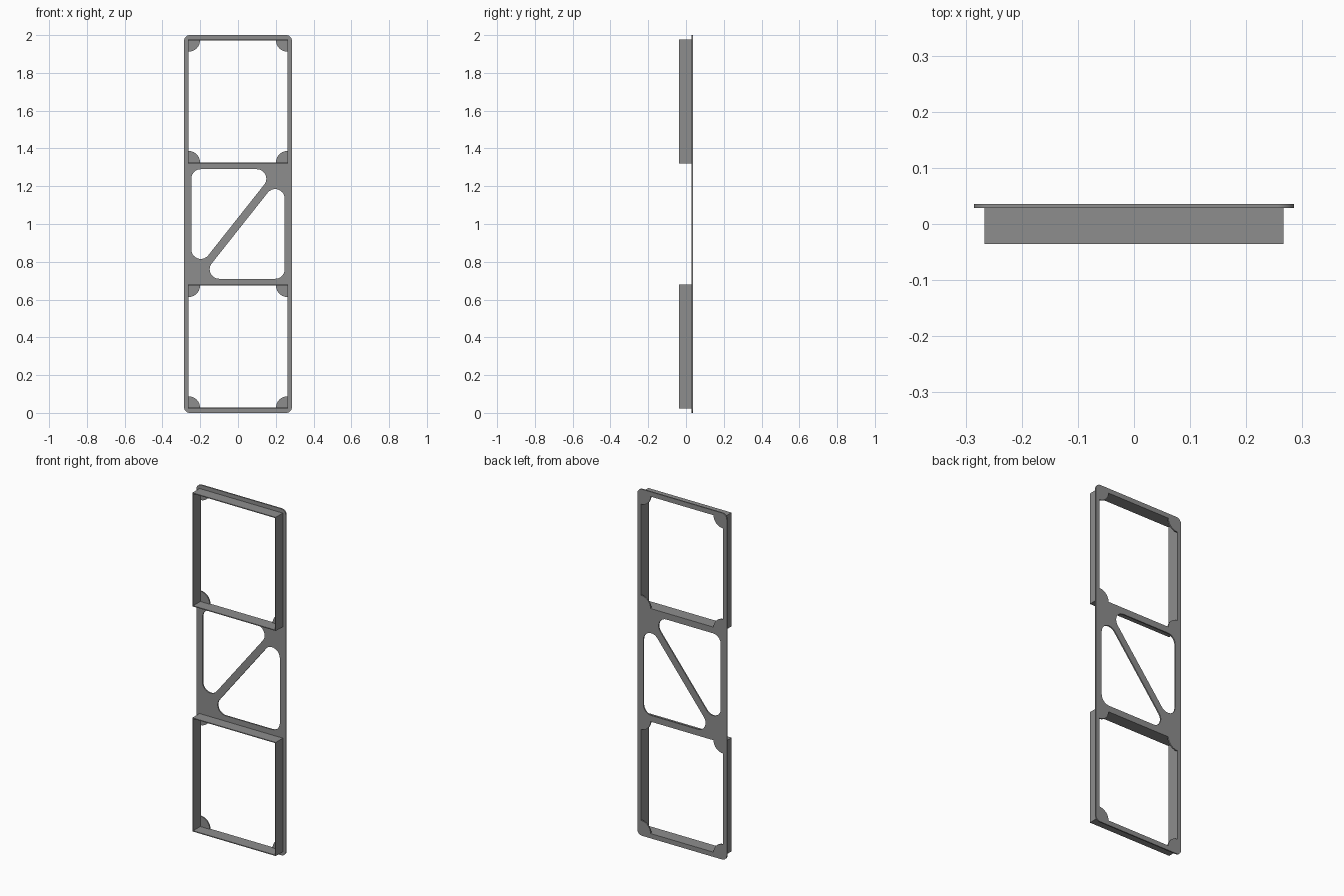
import bpy, bmesh
from math import sin, cos, pi, radians, atan2

if "Cube" in bpy.data.objects:
    bpy.data.objects.remove(bpy.data.objects["Cube"])

grey = bpy.data.materials.new("mid grey")
grey.diffuse_color = (0.27, 0.27, 0.27, 1)
grey.use_nodes = True
grey.node_tree.nodes["Principled BSDF"].inputs["Base Color"].default_value = grey.diffuse_color


def arc(cx, cz, r, a0, a1, n=10):
    return [(cx + r * cos(a0 + (a1 - a0) * i / n),
             cz + r * sin(a0 + (a1 - a0) * i / n)) for i in range(n + 1)]


def rect(hw, z0, z1):
    return [(-hw, z0), (hw, z0), (hw, z1), (-hw, z1)]


def rounded_loop(centres, r):
    """Outline around equal circles, centres listed counter-clockwise."""
    pts, n = [], len(centres)
    for i, (cx, cz) in enumerate(centres):
        px, pz = centres[i - 1]
        nx, nz = centres[(i + 1) % n]
        a0 = atan2(cz - pz, cx - px) - pi / 2
        a1 = atan2(nz - cz, nx - cx) - pi / 2
        while a1 < a0:
            a1 += 2 * pi
        pts += arc(cx, cz, r, a0, a1)
    return pts


def notched_rect(hw, z0, z1, r):
    """Rectangle with a quarter disc left standing in each corner."""
    return (arc(-hw, z0, r, pi / 2, 0) + arc(hw, z0, r, pi, pi / 2)
            + arc(hw, z1, r, 1.5 * pi, pi) + arc(-hw, z1, r, 0, -pi / 2))


def slab(name, loops, y0, y1):
    """Fill nested outlines in the xz plane and thicken from y0 to y1."""
    cu = bpy.data.curves.new(name, 'CURVE')
    cu.dimensions = '2D'
    cu.fill_mode = 'BOTH'
    cu.extrude = (y1 - y0) / 2
    for pts in loops:
        sp = cu.splines.new('POLY')
        sp.points.add(len(pts) - 1)
        for p, (x, z) in zip(sp.points, pts):
            p.co = (x, z, 0, 1)
        sp.use_cyclic_u = True
    ob = bpy.data.objects.new(name, cu)
    bpy.context.collection.objects.link(ob)
    ob.rotation_euler = (radians(90), 0, 0)
    ob.location.y = (y0 + y1) / 2
    bpy.ops.object.select_all(action='DESELECT')
    ob.select_set(True)
    bpy.context.view_layer.objects.active = ob
    bpy.ops.object.convert(target='MESH')
    ob = bpy.context.object
    bpy.ops.object.transform_apply(location=True, rotation=True, scale=True)
    bm = bmesh.new()
    bm.from_mesh(ob.data)
    bmesh.ops.remove_doubles(bm, verts=bm.verts, dist=1e-5)
    bmesh.ops.recalc_face_normals(bm, faces=bm.faces)
    bm.to_mesh(ob.data)
    bm.free()
    ob.data.materials.clear()
    ob.data.materials.append(grey)
    bpy.ops.object.shade_smooth_by_angle(angle=radians(30))
    return ob


HW, WALL = 0.266, 0.005
Y_FRONT, Y_PLATE, Y_BACK = -0.036, 0.0285, 0.036
openings = {"lower": (0.0225, 0.6785), "upper": (1.3215, 1.9775)}

# Back plate: rounded outline, two notched openings, two triangular cut-outs
R = 0.03
ox, oz = 0.2855 - R, 1 - R
outline = rounded_loop([(-ox, 1 - oz), (ox, 1 - oz), (ox, 1 + oz), (-ox, 1 + oz)], R)
tri = [(-0.197, 1.24), (-0.197, 0.865), (0.10, 1.24)]
plate_loops = [outline, rounded_loop(tri, 0.05),
               rounded_loop([(-x, 2 - z) for x, z in tri], 0.05)]
for z0, z1 in openings.values():
    plate_loops.append(notched_rect(HW - WALL, z0 + WALL, z1 - WALL, 0.06))
slab("back_plate", plate_loops, Y_PLATE, Y_BACK)

# Thin rectangular collars standing forward around each opening
for side, (z0, z1) in openings.items():
    slab(side + "_collar",
         [rect(HW, z0, z1), rect(HW - WALL, z0 + WALL, z1 - WALL)],
         Y_FRONT, Y_PLATE)
